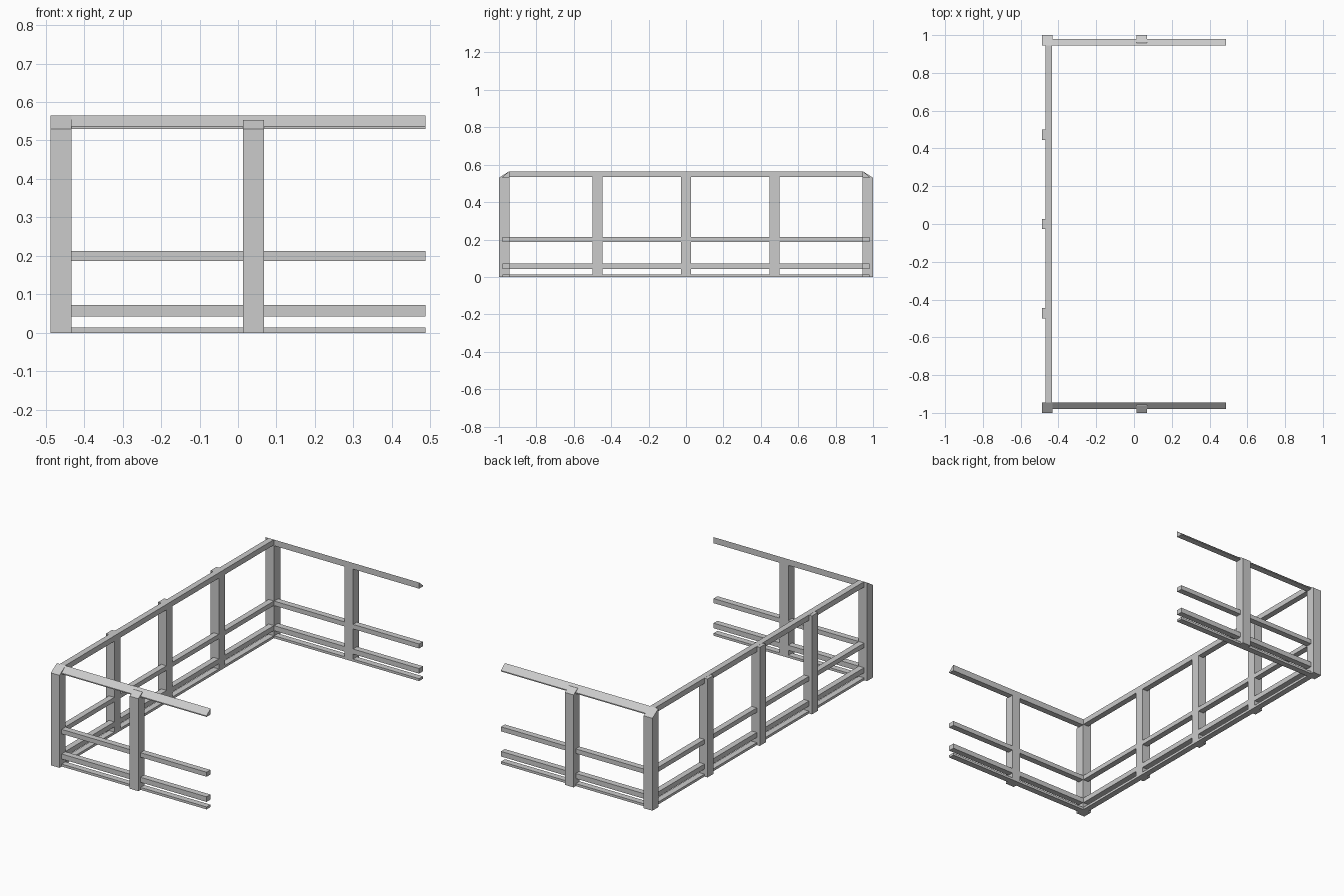
import bpy

cube = bpy.data.objects.get("Cube")
if cube:
    bpy.data.objects.remove(cube, do_unlink=True)

grey = bpy.data.materials.new("light_grey_metal")
grey.use_nodes = True
colour = (0.6, 0.6, 0.6, 1)
grey.diffuse_color = colour
grey.node_tree.nodes["Principled BSDF"].inputs["Base Color"].default_value = colour

X0, X1 = -0.487, 0.487     # outer side and open end
POST = 0.055               # post width
TOP, EAVE = 0.565, 0.53    # top rail height and underside
IN, OUT = 0.945, 0.98      # inner and outer face of the end rails
RAILS = {"bottom_rail": (0, 0.014), "lower_rail": (0.043, 0.072),
         "middle_rail": (0.187, 0.213)}


def prism(name, x0, x1, profile):
    """Extrude a (y, z) profile along x."""
    n = len(profile)
    verts = [(x, y, z) for x in (x0, x1) for y, z in profile]
    faces = [tuple(range(n)), tuple(range(2 * n - 1, n - 1, -1))]
    faces += [(i, i + n, (i + 1) % n + n, (i + 1) % n) for i in range(n)]
    mesh = bpy.data.meshes.new(name)
    mesh.from_pydata(verts, [], faces)
    mesh.materials.append(grey)
    obj = bpy.data.objects.new(name, mesh)
    bpy.context.collection.objects.link(obj)
    # consistent outward normals
    import bmesh
    bm = bmesh.new()
    bm.from_mesh(mesh)
    bmesh.ops.recalc_face_normals(bm, faces=bm.faces)
    bm.to_mesh(mesh)
    bm.free()
    return obj


def box(name, x0, x1, y0, y1, z0, z1):
    return prism(name, x0, x1, [(y0, z0), (y1, z0), (y1, z1), (y0, z1)])


# front and back ends, mirrored across y
for label, s in (("front", -1), ("back", 1)):
    # corner post with a top sloping outwards
    prism(label + "_corner_post", X0, X0 + POST,
          [(s, 0), (s * IN, 0), (s * IN, TOP), (s, EAVE)])
    # middle post
    prism(label + "_middle_post", 0.013, 0.013 + POST,
          [(s, 0), (s * IN, 0), (s * IN, 0.553), (s * 0.964, 0.553), (s, EAVE)])
    # sloped top rail
    prism(label + "_top_rail", X0 + POST, X1,
          [(s * OUT, EAVE), (s * IN, EAVE), (s * IN, TOP), (s * OUT, EAVE + 0.006)])
    for name, (z0, z1) in RAILS.items():
        box(label + "_" + name, X0 + POST, X1, min(s * IN, s * OUT),
            max(s * IN, s * OUT), z0, z1)

# long side
SIDE = (X0 + 0.019, X0 + 0.053)
box("side_top_rail", *SIDE, -IN, IN, 0.534, TOP)
for name, (z0, z1) in RAILS.items():
    box("side_" + name, *SIDE, -IN, IN, z0, z1)
for i, y in enumerate((-0.473, 0, 0.473)):
    box(f"side_post_{i + 1}", X0, X0 + POST - 0.002, y - POST / 2, y + POST / 2, 0, TOP - 0.001)
